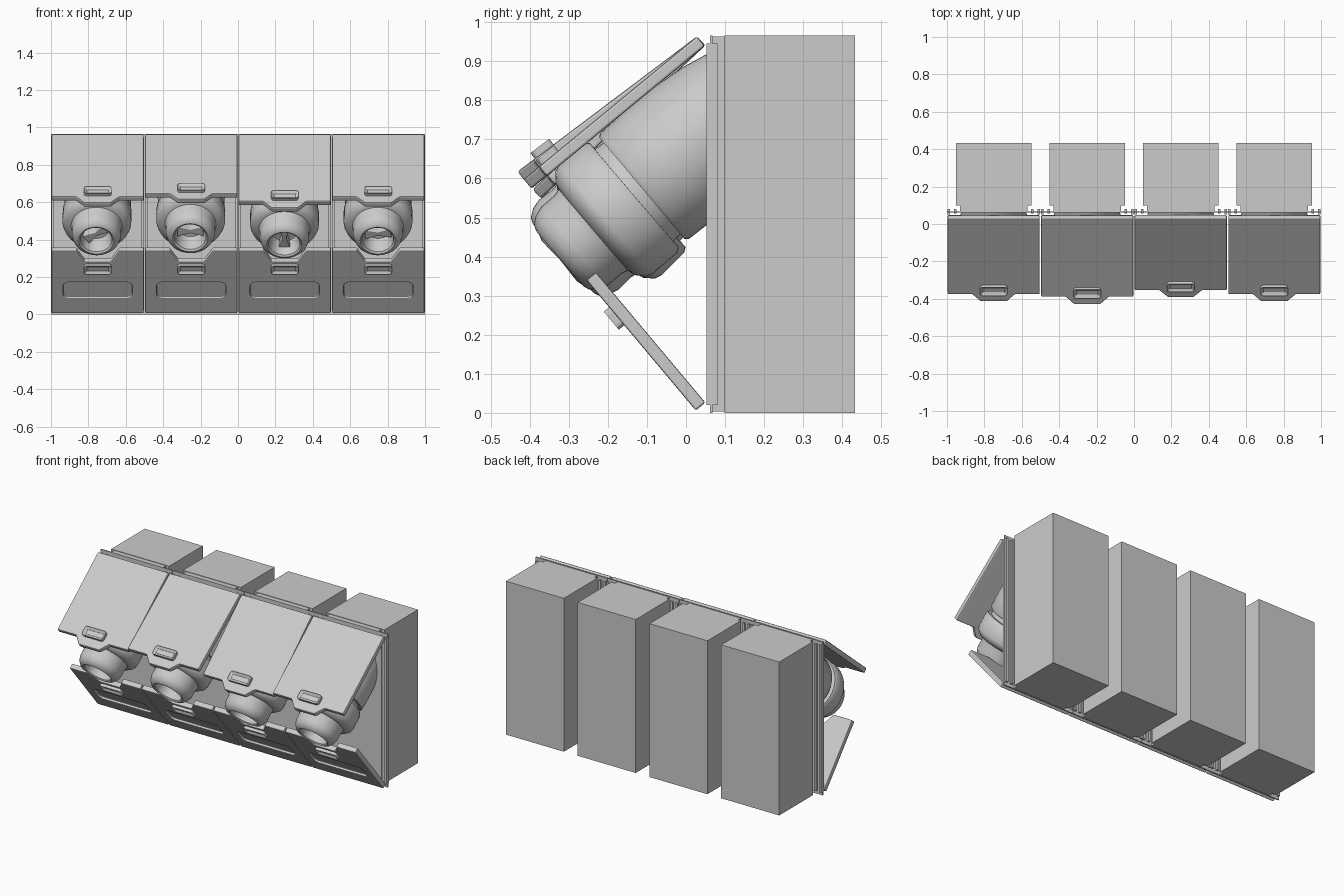
import bpy, bmesh, math
from mathutils import Matrix, Vector

cube = bpy.data.objects.get("Cube")
if cube:
    bpy.data.objects.remove(cube, do_unlink=True)

grey = bpy.data.materials.new("plain_grey")
grey.use_nodes = True
grey.diffuse_color = (0.6, 0.6, 0.6, 1)
grey.node_tree.nodes["Principled BSDF"].inputs["Base Color"].default_value = (0.6, 0.6, 0.6, 1)


def finish(name, bm, matrix=None, bevel=0, smooth=False):
    bmesh.ops.recalc_face_normals(bm, faces=bm.faces[:])
    mesh = bpy.data.meshes.new(name)
    bm.to_mesh(mesh)
    bm.free()
    mesh.materials.append(grey)
    ob = bpy.data.objects.new(name, mesh)
    bpy.context.collection.objects.link(ob)
    if matrix:
        ob.matrix_world = matrix
    if bevel:
        mod = ob.modifiers.new("bevel", "BEVEL")
        mod.width, mod.segments, mod.limit_method = bevel, 2, "ANGLE"
    bpy.ops.object.select_all(action="DESELECT")
    ob.select_set(True)
    bpy.context.view_layer.objects.active = ob
    if smooth:
        bpy.ops.object.shade_smooth_by_angle(angle=math.radians(35))
    return ob


def box(name, x, y, z):
    bm = bmesh.new()
    bmesh.ops.create_cube(bm, size=1)
    for v in bm.verts:
        for i, (lo, hi) in enumerate((x, y, z)):
            v.co[i] = lo if v.co[i] < 0 else hi
    return finish(name, bm)


def prism(name, pts, low, high, matrix, bevel=0, recess=0):
    """Extrude a flat outline; optionally sink an inset panel in the top."""
    bm = bmesh.new()
    face = bm.faces.new([bm.verts.new((x, y, low)) for x, y in pts])
    ext = bmesh.ops.extrude_face_region(bm, geom=[face])["geom"]
    top = [g for g in ext if isinstance(g, bmesh.types.BMFace)]
    bmesh.ops.translate(bm, vec=(0, 0, high - low),
                        verts=[g for g in ext if isinstance(g, bmesh.types.BMVert)])
    if not any(f.normal.z < -0.5 for f in bm.faces):
        bmesh.ops.recalc_face_normals(bm, faces=bm.faces[:])
    if recess:
        bmesh.ops.recalc_face_normals(bm, faces=bm.faces[:])
        bmesh.ops.inset_region(bm, faces=top, thickness=0.016)
        bmesh.ops.translate(bm, vec=(0, 0, -recess), verts=top[0].verts[:])
    return finish(name, bm, matrix, bevel)


def rounded(w, h, r, cy):
    pts = []
    for k, (sx, sy) in enumerate(((1, 1), (-1, 1), (-1, -1), (1, -1))):
        for j in range(4):
            a = math.radians(90 * k + 30 * j)
            pts.append((sx * (w / 2 - r) + r * math.cos(a),
                        cy + sy * (h / 2 - r) + r * math.sin(a)))
    return pts


def lathe(name, profile, matrix):
    bm = bmesh.new()
    vs = [bm.verts.new((r, 0, t)) for r, t in profile]
    edges = [bm.edges.new(p) for p in zip(vs, vs[1:])]
    bmesh.ops.spin(bm, geom=vs + edges, cent=(0, 0, 0), axis=(0, 0, 1),
                   angle=math.tau, steps=48)
    bmesh.ops.remove_doubles(bm, verts=bm.verts[:], dist=0.0003)
    return finish(name, bm, matrix, smooth=True)


def frame(origin, along, normal):
    y, z = Vector(along), Vector(normal)
    m = Matrix((y.cross(z), y, z)).transposed().to_4x4()
    m.translation = origin
    return m


def aim(origin, pitch, yaw=0):
    m = Matrix.Rotation(math.radians(yaw), 4, "Z") @ Matrix.Rotation(math.radians(90 + pitch), 4, "X")
    return Matrix.Translation(origin) @ m


# Half outlines, mirrored about the centre line
def mirrored(half):
    return half + [(-x, y) for x, y in reversed(half)]


upper_outline = mirrored([(0.246, 0), (0.246, 0.525), (0.115, 0.525), (0.07, 0.575)])
lower_outline = mirrored([(0.246, 0), (0.246, 0.435), (0.115, 0.435), (0.07, 0.36)])

sleeve_profile = [(0, -0.38), (0.15, -0.38), (0.17, -0.28), (0.178, -0.2), (0.18, -0.1),
                  (0.177, -0.01), (0.17, 0), (0.14, 0), (0, -0.01)]
nozzle_profile = [(0, 0.05), (0.15, 0.05), (0.155, 0.135), (0.176, 0.135), (0.184, 0.148),
                  (0.184, 0.23), (0.178, 0.248), (0.155, 0.268), (0.137, 0.272),
                  (0.132, 0.29), (0.132, 0.335), (0.124, 0.36), (0.108, 0.38),
                  (0.094, 0.385), (0.084, 0.378), (0.08, 0.35), (0.066, 0.29), (0, 0.28)]

# Bay settings: centre, upper door angle, nozzle pitch, yaw, vane roll
bays = [(-0.75, 39.5, 40.5, -1.5, 35), (-0.25, 37, 37.5, -1, 0),
        (0.25, 43, 45, -0.5, 90), (0.75, 39.5, 40.5, -0.5, 5)]

for cx, lid, pitch, yaw, roll in bays:
    # Rear housing, neck and front mounting plate
    box("housing", (cx - 0.202, cx + 0.202), (0.098, 0.432), (0, 0.966))
    box("housing_neck", (cx - 0.18, cx + 0.18), (0.066, 0.1), (0.003, 0.963))
    box("mounting_plate", (cx - 0.249, cx + 0.249), (0.061, 0.068), (0, 0.966))
    for s in (-1, 1):
        for off, depth in ((0.24, 0.052), (0.205, 0.056)):
            x = cx + s * off
            box("plate_rib", (x - 0.007, x + 0.007), (depth, 0.08), (0.02, 0.945))

    # Swivelling barrel and nozzle
    lathe("barrel_sleeve", sleeve_profile, aim((cx, -0.113, 0.575), 40))
    nozzle = aim((cx, -0.03, 0.645), pitch, yaw)
    lathe("nozzle", nozzle_profile, nozzle)
    vane = mirrored([(0.07, -0.03), (0.07, 0.03), (0.012, 0.01)])
    vane = [(0.07, -0.03), (0.07, 0.03), (0, 0.01), (-0.07, 0.03), (-0.07, -0.03), (0, -0.01)]
    prism("nozzle_vane", vane, 0.27, 0.335,
          nozzle @ Matrix.Rotation(math.radians(roll), 4, "Z"), 0.004)

    # Upper door with grip
    c, s = math.cos(math.radians(lid)), math.sin(math.radians(lid))
    upper = frame((cx, 0.028, 0.964), (0, -c, -s), (0, -s, c))
    prism("upper_door", upper_outline, -0.032, 0, upper, 0.006)
    prism("upper_grip", rounded(0.145, 0.06, 0.014, 0.49), -0.005, 0.018, upper, 0.003, 0.012)

    # Lower door with grip and sunken slot
    c, s = math.cos(math.radians(50)), math.sin(math.radians(50))
    lower = frame((cx, 0.025, 0.006), (0, -c, s), (0, -s, -c))
    door = prism("lower_door", lower_outline, -0.032, 0, lower)
    cutter = prism("slot_cutter", rounded(0.37, 0.11, 0.028, 0.16), -0.014, 0.05, lower)
    cutter.hide_render = True
    cut = door.modifiers.new("slot", "BOOLEAN")
    cut.operation, cut.object, cut.solver = "DIFFERENCE", cutter, "EXACT"
    bpy.context.view_layer.objects.active = door
    bpy.ops.object.modifier_apply(modifier=cut.name)
    bpy.data.objects.remove(cutter, do_unlink=True)
    edge = door.modifiers.new("bevel", "BEVEL")
    edge.width, edge.segments, edge.limit_method = 0.005, 2, "ANGLE"
    prism("lower_grip", rounded(0.145, 0.06, 0.014, 0.315), -0.005, 0.018, lower, 0.003, 0.012)
